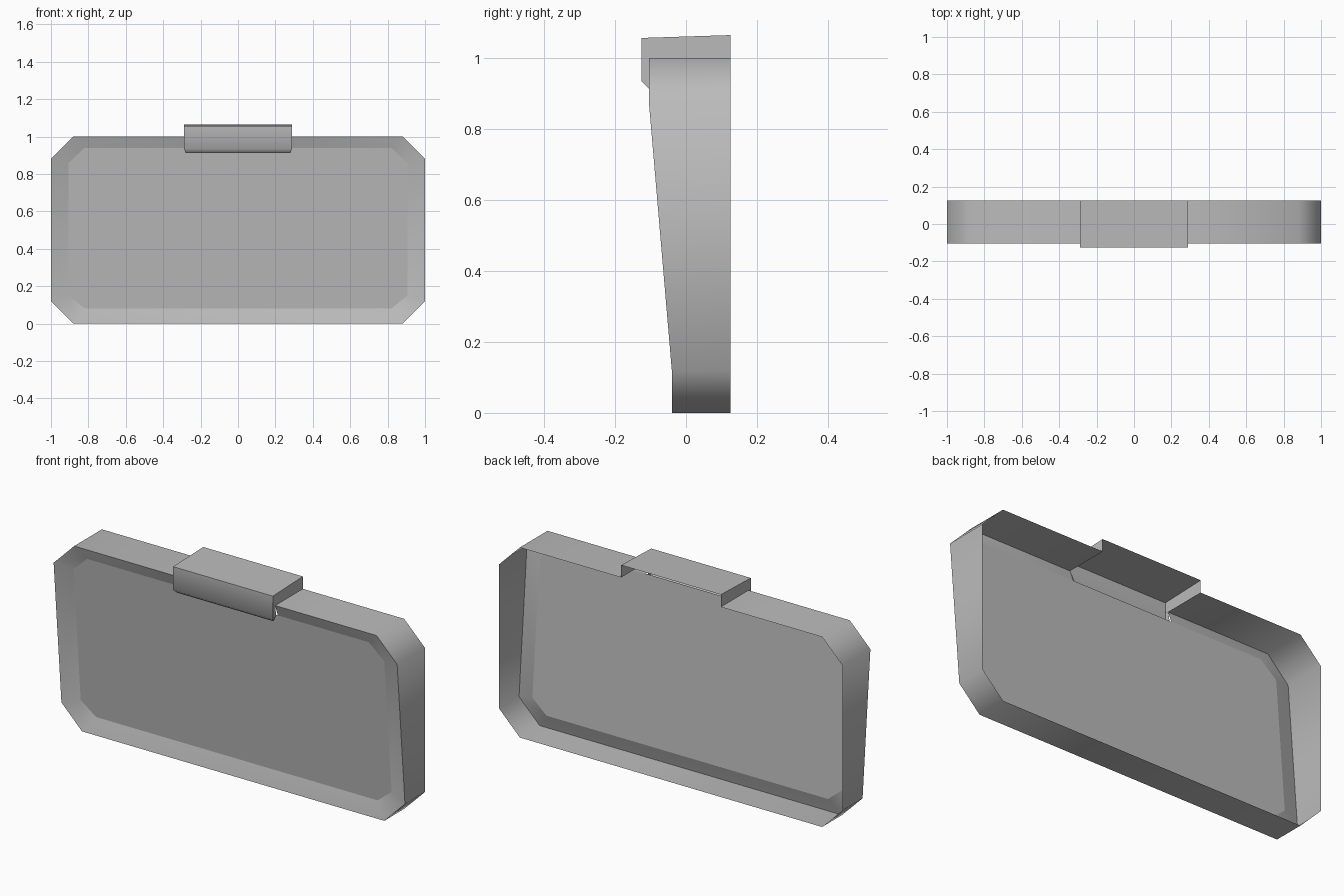
import bpy
import bmesh
import math

cube = bpy.data.objects.get("Cube")
if cube:
    bpy.data.objects.remove(cube, do_unlink=True)

grey = bpy.data.materials.new("plain_grey")
grey.use_nodes = True
COLOUR = (0.5, 0.5, 0.5, 1)
grey.diffuse_color = COLOUR
grey.node_tree.nodes["Principled BSDF"].inputs["Base Color"].default_value = COLOUR

BACK = 0.125


def front_y(z):
    """Leaning front edge, upright at the chamfered corners."""
    return -0.04 - 0.0855 * (min(max(z, 0.12), 0.88) - 0.12)


def panel_y(z):
    """Recessed plane of the front panel."""
    return -0.013 - 0.0855 * (z - 0.12)


def both_sides(half):
    return half + [(-x, z) for x, z in reversed(half)]


def strip(bm, first, second):
    """Join two open rows of points with quads."""
    a = [bm.verts.new(p) for p in first]
    b = [bm.verts.new(p) for p in second]
    for i in range(len(a) - 1):
        bm.faces.new((a[i], a[i + 1], b[i + 1], b[i]))


def finish(name, bm):
    bmesh.ops.remove_doubles(bm, verts=bm.verts, dist=0.0005)
    bmesh.ops.recalc_face_normals(bm, faces=bm.faces)
    mesh = bpy.data.meshes.new(name)
    bm.to_mesh(mesh)
    bm.free()
    mesh.materials.append(grey)
    ob = bpy.data.objects.new(name, mesh)
    bpy.context.collection.objects.link(ob)
    bpy.ops.object.select_all(action='DESELECT')
    ob.select_set(True)
    bpy.context.view_layer.objects.active = ob
    bpy.ops.object.shade_smooth_by_angle(angle=math.radians(50))
    return ob


outer = both_sides([(0.29, 1), (0.88, 1), (1, 0.88), (1, 0.12), (0.88, 0)])
inner = both_sides([(0.29, 0.94), (0.82, 0.94), (0.905, 0.86), (0.905, 0.15), (0.82, 0.08)])

# Open-backed side wall and sloping rim, with a gap for the top clip
bm = bmesh.new()
front_row = [(x, front_y(z), z) for x, z in outer]
strip(bm, [(x, BACK, z) for x, z in outer], front_row)
strip(bm, front_row, [(x, panel_y(z), z) for x, z in inner])
finish("frame_shell", bm)

# Flat recessed panel
bm = bmesh.new()
face = bm.faces.new([bm.verts.new((x, panel_y(z), z)) for x, z in inner])
if face.normal.y > 0:
    face.normal_flip()
finish("front_panel", bm)

# Raised clip: open-backed hood with a lip over the front
profile = [(0.29, BACK, 1.065), (0.29, -0.125, 1.057), (0.29, -0.125, 0.935),
           (0.28, -0.105, 0.915), (0.28, panel_y(0.94), 0.94)]
bm = bmesh.new()
strip(bm, profile, [(-x, y, z) for x, y, z in profile])
for side in (1, -1):
    corners = profile + [(0.29, front_y(1), 1), (0.29, BACK, 1)]
    bm.faces.new([bm.verts.new((side * x, y, z)) for x, y, z in corners])
finish("top_clip", bm)
